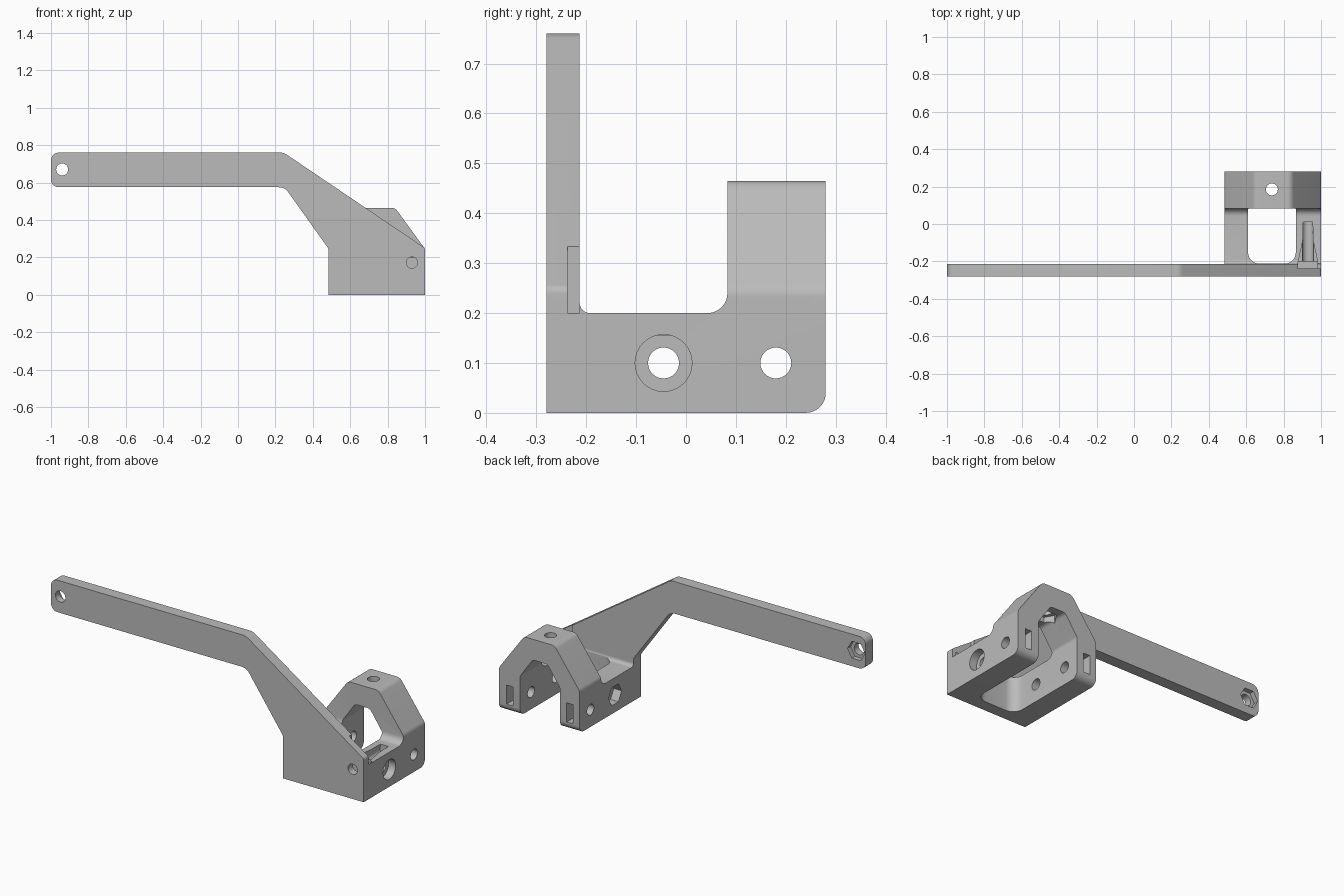
import bpy
import bmesh
import math
from mathutils import Vector

cube = bpy.data.objects.get("Cube")
if cube:
    bpy.data.objects.remove(cube, do_unlink=True)

grey = bpy.data.materials.new("plain grey")
grey.use_nodes = True
colour = (0.5, 0.5, 0.5, 1)
grey.diffuse_color = colour
grey.node_tree.nodes["Principled BSDF"].inputs["Base Color"].default_value = colour


def rounded(corners, steps=8):
    """Outline from (a, b, radius) corners, each with an arc of that radius."""
    out = []
    for i, (a, b, r) in enumerate(corners):
        p = Vector((a, b))
        if r == 0:
            out.append(p)
            continue
        u = (Vector(corners[i - 1][:2]) - p).normalized()
        v = (Vector(corners[(i + 1) % len(corners)][:2]) - p).normalized()
        half = u.angle(v) / 2
        centre = p + (u + v).normalized() * (r / math.sin(half))
        start = p + u * (r / math.tan(half)) - centre
        end = p + v * (r / math.tan(half)) - centre
        turn = start.angle_signed(end)
        for k in range(steps + 1):
            t = -turn * k / steps
            c, s = math.cos(t), math.sin(t)
            out.append(centre + Vector((start.x * c - start.y * s,
                                        start.x * s + start.y * c)))
    return out


def ngon(a, b, r, sides=32):
    turn = [2 * math.pi * k / sides for k in range(sides)]
    return [(a + r * math.cos(t), b + r * math.sin(t)) for t in turn]


def rect(a0, a1, b0, b1):
    return [(a0, b0), (a1, b0), (a1, b1), (a0, b1)]


def prism(name, outline, axis, lo, hi):
    """Extrude an outline along an axis, from lo to hi."""
    place = {"X": lambda a, b: (lo, a, b),
             "Y": lambda a, b: (a, lo, b),
             "Z": lambda a, b: (a, b, lo)}[axis]
    bm = bmesh.new()
    face = bm.faces.new([bm.verts.new(place(a, b)) for a, b in outline])
    grown = bmesh.ops.extrude_face_region(bm, geom=[face])["geom"]
    shift = Vector([hi - lo if axis == c else 0 for c in "XYZ"])
    bmesh.ops.translate(bm, vec=shift,
                        verts=[g for g in grown if isinstance(g, bmesh.types.BMVert)])
    bmesh.ops.recalc_face_normals(bm, faces=bm.faces)
    mesh = bpy.data.meshes.new(name)
    bm.to_mesh(mesh)
    bm.free()
    mesh.materials.append(grey)
    obj = bpy.data.objects.new(name, mesh)
    bpy.context.collection.objects.link(obj)
    return obj


def combine(target, tool, operation):
    mod = target.modifiers.new(operation.lower(), "BOOLEAN")
    mod.operation = operation
    mod.solver = "EXACT"
    mod.object = tool
    bpy.context.view_layer.objects.active = target
    bpy.ops.object.modifier_apply(modifier=mod.name)
    bpy.data.objects.remove(tool, do_unlink=True)


LEFT, RIGHT, FRONT, BACK = 0.485, 1.0, -0.28, 0.28
MID = 0.737

# Clamp body: side outline trimmed to the arch outline
bracket = prism("arm_bracket", rounded([
    (FRONT, 0, 0), (BACK, 0, 0.04), (BACK, 0.465, 0), (0.083, 0.465, 0),
    (0.083, 0.2, 0.04), (-0.213, 0.2, 0.02), (-0.213, 0.225, 0),
    (FRONT, 0.225, 0)]), "X", LEFT, RIGHT)
combine(bracket, prism("arch_outline", rounded([
    (LEFT, -0.1, 0), (RIGHT, -0.1, 0), (RIGHT, 0.245, 0.04),
    (0.84, 0.465, 0.04), (0.645, 0.465, 0.04), (LEFT, 0.245, 0.04)]),
    "Y", -0.4, 0.4), "INTERSECT")

# Long cranked arm
combine(bracket, prism("arm", rounded([
    (-1, 0.575, 0.04), (0.25, 0.575, 0.06), (LEFT, 0.245, 0.03), (LEFT, 0, 0),
    (RIGHT, 0, 0), (RIGHT, 0.25, 0.02), (0.245, 0.76, 0.06), (-1, 0.76, 0.04)]),
    "Y", FRONT, -0.213), "UNION")

cutters = [
    # Clamp opening, through the base and under the arch
    prism("slot", rounded([(0.61, -0.212, 0.06), (0.865, -0.212, 0.06),
                           (0.865, 0.4, 0), (0.61, 0.4, 0)]), "Z", -0.1, 0.21),
    prism("arch_opening", rounded([
        (0.61, 0.15, 0), (0.865, 0.15, 0), (0.865, 0.23, 0.03),
        (0.785, 0.345, 0.03), (0.69, 0.345, 0.03), (0.61, 0.23, 0.03)]),
        "Y", 0.03, 0.4),
    # Cross bolts with a head recess and a nut recess
    prism("bolt_hole", ngon(-0.045, 0.1, 0.031), "X", 0.3, 1.2),
    prism("head_recess", ngon(-0.045, 0.1, 0.057), "X", 0.955, 1.2),
    prism("nut_recess", ngon(-0.045, 0.1, 0.06, 6), "X", 0.3, 0.535),
    prism("rear_bolt_hole", ngon(0.18, 0.1, 0.031), "X", 0.3, 1.2),
    # Arch top bolt
    prism("top_hole", ngon(MID, 0.185, 0.032), "Z", 0.3, 0.6),
    prism("top_nut_recess", ngon(MID, 0.185, 0.058, 6), "Z", 0.3, 0.375),
    # Arm tip bolt
    prism("tip_hole", ngon(-0.94, 0.67, 0.032), "Y", -0.5, 0),
    prism("tip_nut_recess", ngon(-0.94, 0.67, 0.056, 6), "Y", -0.24, 0),
    # Front set screw with its nut slot and tapered channel
    prism("screw_hole", ngon(0.93, 0.172, 0.03), "Y", -0.5, 0.01),
    prism("screw_nut_slot", rect(0.877, 0.982, -0.237, -0.2), "Z", 0.115, 0.4),
    prism("screw_step", rect(0.877, 1.1, -0.237, -0.213), "Z", 0.2, 0.4),
    prism("screw_channel", [(0.877, -0.21), (0.983, -0.21), (0.958, -0.09),
                            (0.955, 0.01), (0.905, 0.01), (0.902, -0.09)],
          "Z", 0.172, 0.24),
]
# Nut slots in the rear ends of the legs
for x in (0.547, 0.932):
    cutters.append(prism("leg_nut_slot", rect(x - 0.02, x + 0.02, 0.045, 0.155),
                         "Y", 0.125, 0.4))
for cutter in cutters:
    combine(bracket, cutter, "DIFFERENCE")

bpy.ops.object.select_all(action="DESELECT")
bracket.select_set(True)
bpy.context.view_layer.objects.active = bracket
bpy.ops.object.shade_smooth_by_angle(angle=math.radians(30))
